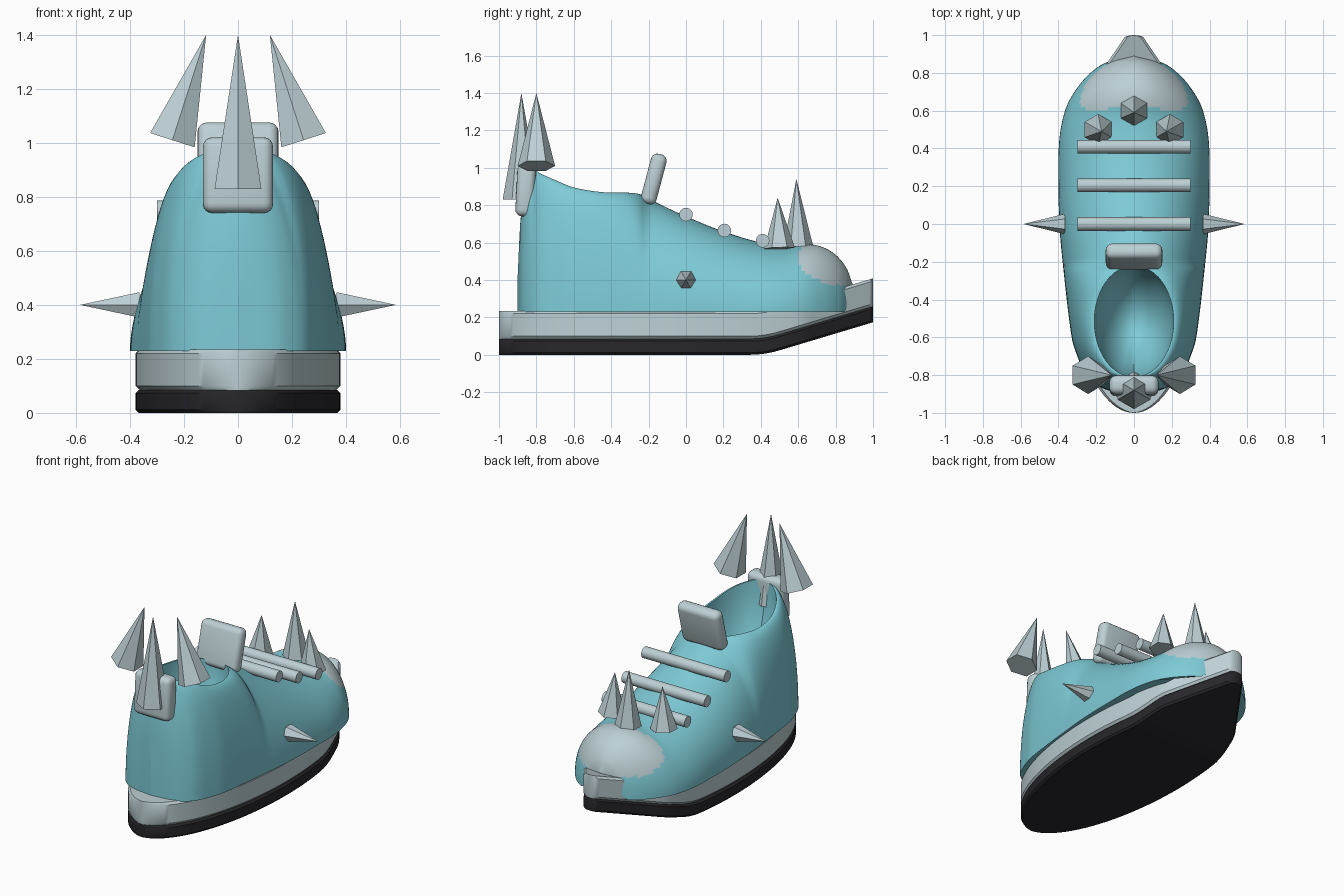
import bpy, bmesh, math
from mathutils import Vector, Matrix

if "Cube" in bpy.data.objects:
    bpy.data.objects.remove(bpy.data.objects["Cube"])


def material(name, rgb):
    m = bpy.data.materials.new(name)
    m.diffuse_color = (*rgb, 1)
    m.use_nodes = True
    m.node_tree.nodes["Principled BSDF"].inputs["Base Color"].default_value = m.diffuse_color
    return m


CYAN = material("cyan_fabric", (0.21, 0.60, 0.68))
PALE = material("pale_grey", (0.51, 0.63, 0.66))
DARK = material("dark_rubber", (0.02, 0.019, 0.023))


def finish(bm, name, mats, smooth=35):
    bmesh.ops.recalc_face_normals(bm, faces=bm.faces)
    me = bpy.data.meshes.new(name)
    bm.to_mesh(me)
    bm.free()
    ob = bpy.data.objects.new(name, me)
    bpy.context.collection.objects.link(ob)
    for m in mats:
        me.materials.append(m)
    if smooth:
        bpy.ops.object.select_all(action='DESELECT')
        ob.select_set(True)
        bpy.context.view_layer.objects.active = ob
        bpy.ops.object.shade_smooth_by_angle(angle=math.radians(smooth))
    return ob


def curve(table, y):
    """Smooth interpolation through (y, value) points."""
    n = len(table)

    def slope(i):
        a, b = table[max(i - 1, 0)], table[min(i + 1, n - 1)]
        return (b[1] - a[1]) / (b[0] - a[0])
    for i in range(n - 1):
        (y0, v0), (y1, v1) = table[i], table[i + 1]
        if y <= y1 or i == n - 2:
            d = y1 - y0
            t = min(max((y - y0) / d, 0), 1)
            return ((2*t**3 - 3*t*t + 1) * v0 + (t**3 - 2*t*t + t) * d * slope(i)
                    + (3*t*t - 2*t**3) * v1 + (t**3 - t*t) * d * slope(i + 1))


def stations(a, b, n):
    return [(a + b) / 2 - (b - a) / 2 * math.cos(math.pi * i / n) for i in range(n + 1)]


def loft(bm, rows, closed):
    rings = [[bm.verts.new(p) for p in r] for r in rows]
    m = len(rings[0])
    for a, b in zip(rings, rings[1:]):
        for j in range(m if closed else m - 1):
            k = (j + 1) % m
            bm.faces.new((a[j], a[k], b[k], b[j]))


# --- Soles: oval slabs whose toe bends upward
def lift(y):
    return 0.3 * max(y - 0.42, 0) if y > 0.5 else 0.15 * max(y - 0.34, 0) ** 2 / 0.16


def slab(name, z0, z1, b, mat):
    rows = []
    for y in stations(-1, 1, 64):
        x = min(0.38 * math.sqrt(max(1 - y * y, 0)), (1.02 - 0.96 * y) / 1.42)
        xi, u = max(x - b, 0), lift(y)
        half = [(xi, z0), (x, z0 + b), (x, z1 - b), (xi, z1)]
        ring = half + [(-p, q) for p, q in reversed(half)]
        rows.append([(p, y, q + u) for p, q in ring])
    bm = bmesh.new()
    loft(bm, rows, True)
    bmesh.ops.remove_doubles(bm, verts=bm.verts, dist=1e-4)
    bmesh.ops.holes_fill(bm, edges=[e for e in bm.edges if e.is_boundary], sides=0)
    finish(bm, name, [mat])


slab("outsole", 0.0, 0.085, 0.012, DARK)
slab("midsole", 0.085, 0.235, 0.015, PALE)

# --- Upper: lofted along its length, with an oval foot opening
WIDTH = [(-.9, 0), (-.885, .12), (-.85, .2), (-.8, .255), (-.7, .3), (-.6, .33), (-.2, .378),
         (0, .395), (.25, .4), (.45, .395), (.6, .365), (.7, .315), (.8, .23), (.86, .135), (.89, 0)]
TOP = [(-.9, .42), (-.885, .72), (-.85, .93), (-.81, .985), (-.78, .97), (-.7, .935), (-.6, .895),
       (-.45, .87), (-.25, .86), (-.15, .81), (0, .74), (.2, .66), (.4, .6), (.55, .58),
       (.65, .59), (.72, .58), (.8, .535), (.86, .46), (.89, .38)]
OPEN_Y, OPEN_L, OPEN_W = -0.515, 0.295, 0.21

bm = bmesh.new()
for side in (1, -1):
    rows = []
    for y in stations(-0.9, 0.89, 110):
        w, h = max(curve(WIDTH, y), 0), curve(TOP, y)
        base = 0.23 + max(y - 0.85, 0) * 2.5
        rim = OPEN_W * math.sqrt(max(1 - ((y - OPEN_Y) / OPEN_L) ** 2, 0))
        rows.append([(side * (rim + (w - rim) * math.cos(t)), y, base + (h - base) * math.sin(t))
                     for t in (math.pi / 2 * j / 24 for j in range(25))])
    loft(bm, rows, False)
bmesh.ops.remove_doubles(bm, verts=bm.verts, dist=1e-4)

# Bowl inside the opening
floor = 0.42
rim_edges = [e for e in bm.edges if e.is_boundary and all(v.co.z > 0.8 for v in e.verts)]
angles = [math.radians(a) for a in range(0, 86, 5)]
for a, b in zip(angles, angles[1:]):
    geo = bmesh.ops.extrude_edge_only(bm, edges=rim_edges)["geom"]
    s = math.cos(b) / math.cos(a)
    d = (1 - math.sin(b)) / (1 - math.sin(a))
    for v in [g for g in geo if isinstance(g, bmesh.types.BMVert)]:
        v.co = (v.co.x * s, OPEN_Y + (v.co.y - OPEN_Y) * s, floor + (v.co.z - floor) * d)
    rim_edges = [g for g in geo if isinstance(g, bmesh.types.BMEdge) and g.is_boundary]
bmesh.ops.holes_fill(bm, edges=[e for e in bm.edges if e.is_boundary], sides=0)

# Toe cap colour
for f in bm.faces:
    c = f.calc_center_median()
    if ((c.y - 0.86) / 0.26) ** 2 + ((c.z - 0.52) / 0.15) ** 2 < 1 and c.y > 0.5:
        f.material_index = 1
finish(bm, "upper", [CYAN, PALE], 50)


# --- Laces, tongue and heel tab
for i, (y, z) in enumerate([(0, .75), (.205, .665), (.41, .61)]):
    bm = bmesh.new()
    bmesh.ops.create_cone(bm, cap_ends=True, segments=24, radius1=.036, radius2=.036, depth=.6,
                          matrix=Matrix.Translation((0, y, z)) @ Matrix.Rotation(math.pi / 2, 4, 'Y'))
    finish(bm, f"lace_{i + 1}", [PALE])


def rounded_box(name, centre, size, tilt, bevel):
    bm = bmesh.new()
    bmesh.ops.create_cube(bm, size=1, matrix=Matrix.Diagonal((*size, 1)))
    bmesh.ops.bevel(bm, geom=bm.edges[:], offset=bevel, segments=4, profile=0.5, affect='EDGES')
    bm.transform(Matrix.Translation(centre) @ Matrix.Rotation(tilt, 4, 'X'))
    finish(bm, name, [PALE], 40)


rounded_box("tongue", (0, -.172, .94), (.3, .085, .275), -.26, .035)
rounded_box("heel_tab", (0, -.857, .88), (.26, .1, .28), -.05, .035)


# --- Six-sided spikes
def spike(name, base, tip, r):
    base, tip = Vector(base), Vector(tip)
    axis = tip - base
    rot = Vector((0, 0, 1)).rotation_difference(axis).to_matrix().to_4x4()
    bm = bmesh.new()
    bmesh.ops.create_cone(bm, cap_ends=True, segments=6, radius1=r, radius2=0, depth=axis.length,
                          matrix=Matrix.Translation((base + tip) / 2) @ rot)
    finish(bm, name, [PALE], None)


spike("heel_spike_centre", (0, -.88, .83), (0, -.88, 1.4), .1)
spike("toe_spike_centre", (0, .6, .58), (0, .59, .94), .08)
for s, label in ((1, "right"), (-1, "left")):
    spike("heel_spike_" + label, (s * .243, -.8, 1.01), (s * .118, -.8, 1.4), .1)
    spike("toe_spike_" + label, (s * .19, .5, .57), (s * .172, .49, .84), .082)
    spike("side_spike_" + label, (s * .365, 0, .4), (s * .585, 0, .4), .054)
